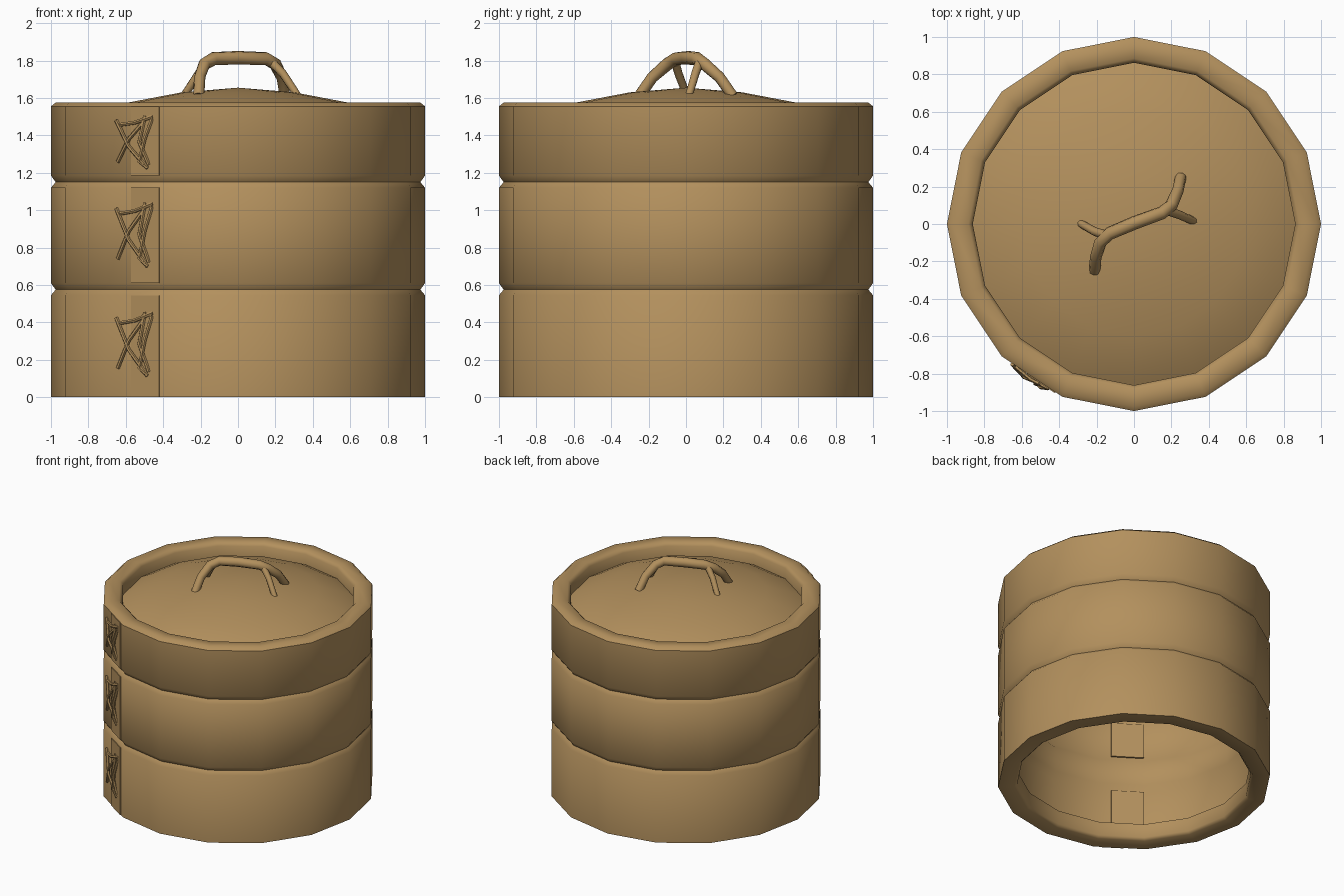
import bpy, bmesh, math
from mathutils import Vector

if "Cube" in bpy.data.objects:
    bpy.data.objects.remove(bpy.data.objects["Cube"])

SIDES = 16
bamboo = bpy.data.materials.new("bamboo tan")
bamboo.diffuse_color = (0.45, 0.28, 0.11, 1)
bamboo.use_nodes = True
bamboo.node_tree.nodes["Principled BSDF"].inputs["Base Color"].default_value = bamboo.diffuse_color


def finish(name, bm, angle=50):
    bmesh.ops.recalc_face_normals(bm, faces=bm.faces)
    me = bpy.data.meshes.new(name)
    bm.to_mesh(me)
    bm.free()
    ob = bpy.data.objects.new(name, me)
    bpy.context.collection.objects.link(ob)
    me.materials.append(bamboo)
    bpy.ops.object.select_all(action='DESELECT')
    ob.select_set(True)
    bpy.context.view_layer.objects.active = ob
    bpy.ops.object.shade_smooth_by_angle(angle=math.radians(angle))
    return ob


def lathe(name, profile):
    """Revolve a closed (radius, height) profile; radius 0 becomes a pole."""
    bm = bmesh.new()
    rings = []
    for r, z in profile:
        if r == 0:
            rings.append([bm.verts.new((0, 0, z))] * SIDES)
        else:
            rings.append([bm.verts.new((r * math.cos(a), r * math.sin(a), z))
                          for a in (math.tau * i / SIDES for i in range(SIDES))])
    for k in range(len(rings)):
        lo, hi = rings[k], rings[(k + 1) % len(rings)]
        for i in range(SIDES):
            j = (i + 1) % SIDES
            vs = list(dict.fromkeys((lo[i], lo[j], hi[j], hi[i])))
            if len(vs) > 2:
                bm.faces.new(vs)
    return finish(name, bm)


def tube(name, points, radii, sides=8):
    """Sweep a round section along a path."""
    bm = bmesh.new()
    pts = [Vector(p) for p in points]
    rings = []
    for i, p in enumerate(pts):
        d = (pts[min(i + 1, len(pts) - 1)] - pts[max(i - 1, 0)]).normalized()
        ref = Vector((0.55, -0.83, 0.1)) if abs(d.z) > 0.8 else Vector((0, 0, 1))
        u = d.cross(ref).normalized()
        if rings and u.dot(last) < 0:
            u = -u
        # carry the previous frame forward to avoid twisting
        if rings:
            u = (last - d * last.dot(d)).normalized()
        last = u
        v = d.cross(u)
        r = radii[i] if isinstance(radii, (list, tuple)) else radii
        rings.append([bm.verts.new(p + r * (u * math.cos(math.tau * k / sides)
                                            + v * math.sin(math.tau * k / sides)))
                      for k in range(sides)])
    for a, b in zip(rings, rings[1:]):
        for k in range(sides):
            n = (k + 1) % sides
            bm.faces.new((a[k], a[n], b[n], b[k]))
    bm.faces.new(rings[0])
    bm.faces.new(rings[-1])
    return finish(name, bm)


# Seam frame: the wall facet at the front left
seam_a = math.radians(236.25)
normal = Vector((math.cos(seam_a), math.sin(seam_a), 0))
tangent = Vector((-math.sin(seam_a), math.cos(seam_a), 0))


def on_seam(t, out, z):
    return normal * out + tangent * t + Vector((0, 0, z))


def seam_plate(name, t0, t1, d0, d1, z0, z1):
    bm = bmesh.new()
    for t in (t0, t1):
        for d in (d0, d1):
            for z in (z0, z1):
                bm.verts.new(on_seam(t, d, z))
    bmesh.ops.convex_hull(bm, input=bm.verts)
    finish(name, bm, 30)


# Stacked basket tiers, grooved where they meet
J = 0.89
lathe("lower_tier", [(1.0, 0), (1.0, 0.545), (0.975, 0.575), (J, 0.575), (J, 0.48),
                     (0.92, 0.43), (0.92, 0.13), (0.86, 0.13), (0.86, 0.02), (0.88, 0)])
lathe("middle_tier", [(0.975, 0.575), (1.0, 0.61), (1.0, 1.12), (0.975, 1.15), (J, 1.15),
                      (J, 1.05), (0.92, 1.0), (0.92, 0.72), (J, 0.68), (J, 0.575)])
lathe("upper_tier", [(0.975, 1.15), (1.0, 1.185), (1.0, 1.555), (0.975, 1.575),
                     (0.885, 1.575), (0.862, 1.55), (0.862, 1.43), (0.92, 1.40),
                     (0.92, 1.30), (J, 1.25), (J, 1.15)])

# Domed lid set inside the top rim
lathe("lid", [(0, 1.655), (0.3, 1.63), (0.6, 1.573), (0.78, 1.51), (0.865, 1.465),
              (0.865, 1.445), (0.6, 1.54), (0, 1.62)])

# Branch-like handle with two side legs
tube("handle", [(-0.21, -0.25, 1.61), (-0.205, -0.18, 1.71), (-0.18, -0.10, 1.78),
                (-0.13, -0.05, 1.81), (0.0, 0.005, 1.815), (0.15, 0.06, 1.81),
                (0.20, 0.10, 1.78), (0.235, 0.18, 1.71), (0.25, 0.25, 1.61)],
     [0.03, 0.031, 0.034, 0.036, 0.037, 0.036, 0.034, 0.031, 0.03])
tube("handle_leg_left", [(-0.15, -0.06, 1.80), (-0.21, -0.04, 1.73), (-0.29, 0.005, 1.61)],
     [0.025, 0.023, 0.021])
tube("handle_leg_right", [(0.17, 0.075, 1.80), (0.24, 0.05, 1.73), (0.32, 0.015, 1.61)],
     [0.025, 0.023, 0.021])

# Wall overlap at the seam and crossed lacing on each tier
strands = [  # (tangent offset, outward bow, height) from tier lacing centre
    [(-0.115, 0.0, -0.13), (-0.03, 0.02, 0.02), (0.06, 0.0, 0.14)],
    [(-0.125, 0.0, 0.14), (-0.03, 0.022, -0.03), (0.075, 0.0, -0.17)],
    [(0.06, 0.0, 0.17), (0.035, 0.018, 0.0), (0.085, 0.0, -0.15)],
    [(0.105, 0.0, 0.15), (0.07, 0.018, 0.02), (0.03, 0.01, -0.13), (0.08, 0.0, -0.17)],
    [(-0.11, 0.0, 0.11), (0.0, 0.012, 0.125), (0.11, 0.0, 0.165)],
]
tiers = [("lower", 0.0, 0.545, 0.285, 1.0, 0.13, 0.43),
         ("middle", 0.61, 1.12, 0.87, 1.0, 0.72, 1.0),
         ("upper", 1.185, 1.555, 1.365, 0.82, 1.30, 1.40)]
for nm, z0, z1, zc, s, i0, i1 in tiers:
    seam_plate(nm + "_seam_flap", -0.03, 0.15, 0.975, 0.987, z0, z1)
    seam_plate(nm + "_inner_flap", -0.17, 0.07, 0.888, 0.91, i0, i1)
    for n, path in enumerate(strands):
        tube(f"{nm}_lacing_{n + 1}",
             [on_seam(t, 0.985 + o, zc + z * s) for t, o, z in path], 0.011, 6)
